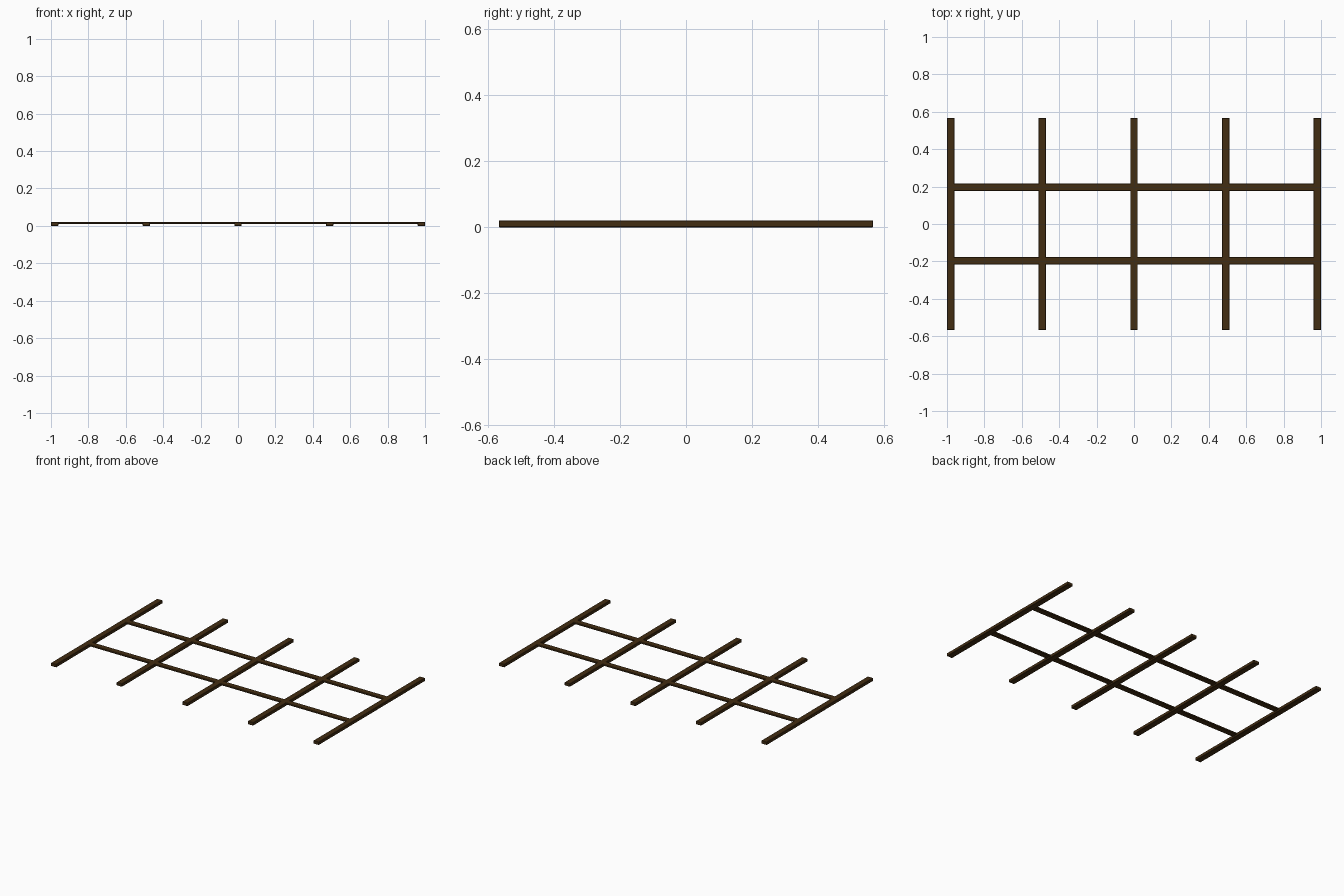
import bpy
import bmesh

if "Cube" in bpy.data.objects:
    bpy.data.objects.remove(bpy.data.objects["Cube"])

wood = bpy.data.materials.new("dark brown wood")
wood.diffuse_color = (0.055, 0.026, 0.006, 1)
wood.use_nodes = True
wood.node_tree.nodes["Principled BSDF"].inputs["Base Color"].default_value = wood.diffuse_color


def beam(name, center, size, bevel):
    """Box beam with lightly chamfered edges."""
    bm = bmesh.new()
    bmesh.ops.create_cube(bm, size=1)
    bmesh.ops.scale(bm, vec=size, verts=bm.verts)
    bmesh.ops.bevel(bm, geom=bm.edges[:], offset=bevel, segments=1, affect='EDGES')
    bmesh.ops.translate(bm, vec=center, verts=bm.verts)
    mesh = bpy.data.meshes.new(name)
    bm.to_mesh(mesh)
    bm.free()
    mesh.materials.append(wood)
    obj = bpy.data.objects.new(name, mesh)
    bpy.context.collection.objects.link(obj)
    return obj


HEIGHT = 0.021

# Five cross bars running front to back
for i in range(5):
    beam(f"cross_bar_{i + 1}", ((i - 2) * 0.49, 0, HEIGHT / 2),
         (0.04, 1.134, HEIGHT), 0.002)

# Two thinner rails, flush with the top, ending inside the outer bars
for side, name in ((-1, "front_rail"), (1, "back_rail")):
    beam(name, (0, side * 0.197, 0.0155), (1.94, 0.04, 0.011), 0.002)
